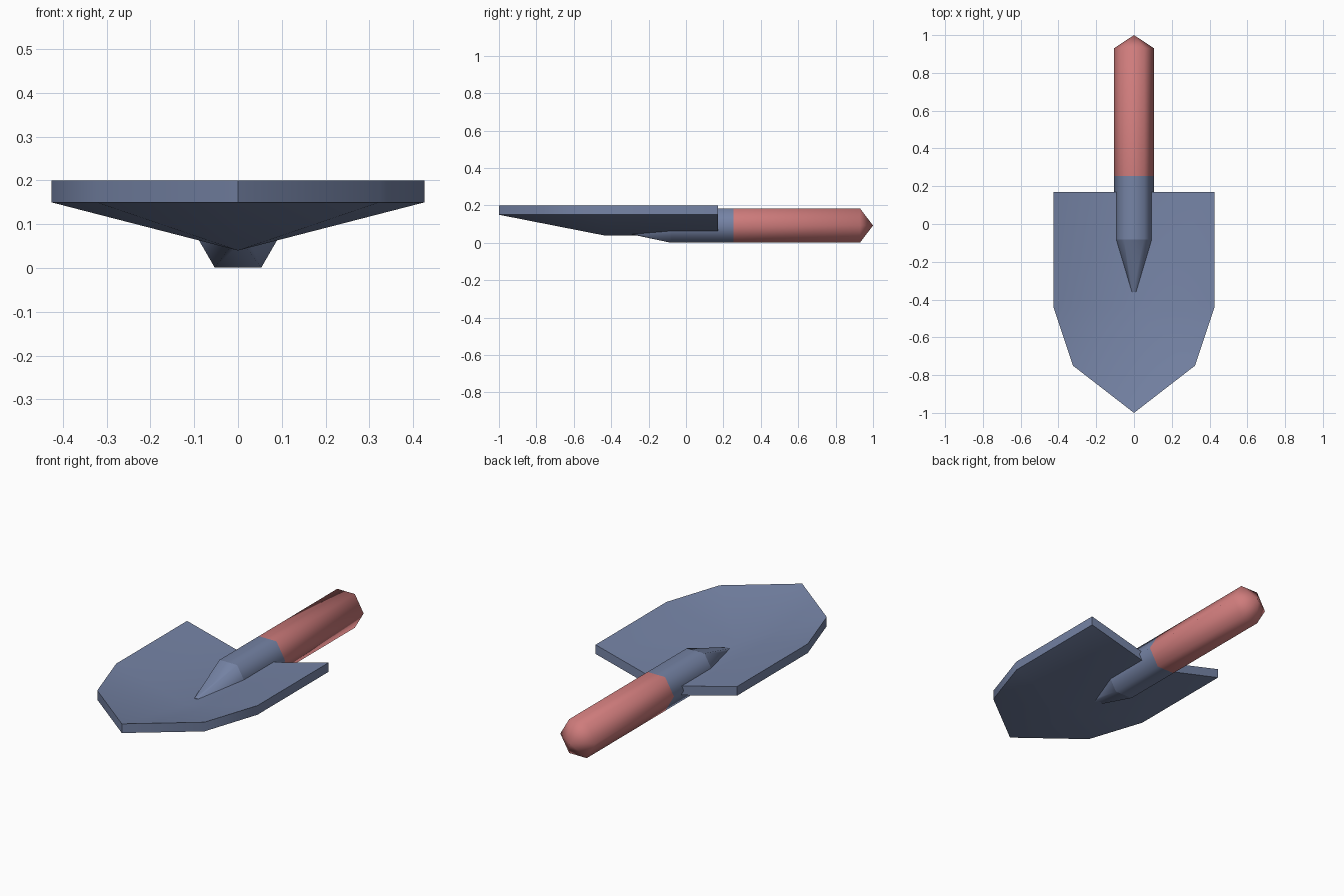
import bpy, bmesh, math
from mathutils import Vector

cube = bpy.data.objects.get("Cube")
if cube:
    bpy.data.objects.remove(cube, do_unlink=True)


def make_material(name, rgb):
    mat = bpy.data.materials.new(name)
    mat.use_nodes = True
    mat.diffuse_color = (*rgb, 1)
    mat.node_tree.nodes["Principled BSDF"].inputs["Base Color"].default_value = (*rgb, 1)
    return mat


def finish(name, bm, mat, angle):
    bmesh.ops.recalc_face_normals(bm, faces=bm.faces)
    mesh = bpy.data.meshes.new(name)
    bm.to_mesh(mesh)
    bm.free()
    mesh.materials.append(mat)
    obj = bpy.data.objects.new(name, mesh)
    bpy.context.collection.objects.link(obj)
    bpy.ops.object.select_all(action='DESELECT')
    obj.select_set(True)
    bpy.context.view_layer.objects.active = obj
    bpy.ops.object.shade_smooth_by_angle(angle=math.radians(angle))
    return obj


def hex_shaft(name, sections, mat, cap_end=False):
    """Loft hexagons along y; each section is (y, centre z, radius)."""
    bm = bmesh.new()
    rings = []
    for y, z, r in sections:
        if r == 0:
            rings.append([bm.verts.new((0, y, z))] * 6)
        else:
            rings.append([bm.verts.new((r * math.cos(i * math.pi / 3), y,
                                        z + r * math.sin(i * math.pi / 3)))
                          for i in range(6)])
    for a, b in zip(rings, rings[1:]):
        for i in range(6):
            j = (i + 1) % 6
            corners = [a[i], a[j], b[j], b[i]]
            bm.faces.new(list(dict.fromkeys(corners)))
    if cap_end:
        bm.faces.new(rings[-1])
    # Outward normals for open tubes
    obj = finish(name, bm, mat, 65)
    mesh = obj.data
    face = mesh.polygons[0]
    mid = Vector((0, face.center.y, sections[0][1]))
    if face.normal.dot(face.center - mid) < 0:
        mesh.flip_normals()
    return obj


steel = make_material("steel_blue", (0.18, 0.23, 0.38))
red = make_material("grip_red", (0.62, 0.20, 0.20))

# Shaft: grip with pointed end, socket and tapered point
R, AXIS = 0.106, 0.0925
hex_shaft("grip", [(0.255, AXIS, R), (0.93, AXIS, R), (1.0, AXIS, 0)], red)
hex_shaft("socket", [(0.255, AXIS, R), (-0.083, AXIS, R)], steel)
hex_shaft("socket_point", [(-0.083, AXIS, R), (-0.36, 0.077, 0.02)], steel, True)

# Blade: a folded sheet that sinks from its level rim to a central crease
RIM, CREASE, THICK = 0.2, 0.09, 0.05
bm = bmesh.new()
crease_back = bm.verts.new((0, 0.17, CREASE))
crease_front = bm.verts.new((0, -0.44, CREASE))
tip = bm.verts.new((0, -1, RIM))
for side in (1, -1):
    back, waist, shoulder = [bm.verts.new((side * x, y, RIM)) for x, y in
                             ((0.426, 0.17), (0.426, -0.44), (0.323, -0.75))]
    for loop in ((crease_back, back, waist, crease_front),
                 (crease_front, waist, shoulder), (crease_front, shoulder, tip)):
        bm.faces.new(loop if side < 0 else loop[::-1])
top = bm.faces[:]
extruded = bmesh.ops.extrude_face_region(bm, geom=top, use_keep_orig=True)
lower = [v for v in extruded["geom"] if isinstance(v, bmesh.types.BMVert)]
bmesh.ops.translate(bm, verts=lower, vec=(0, 0, -THICK))
finish("blade", bm, steel, 45)
